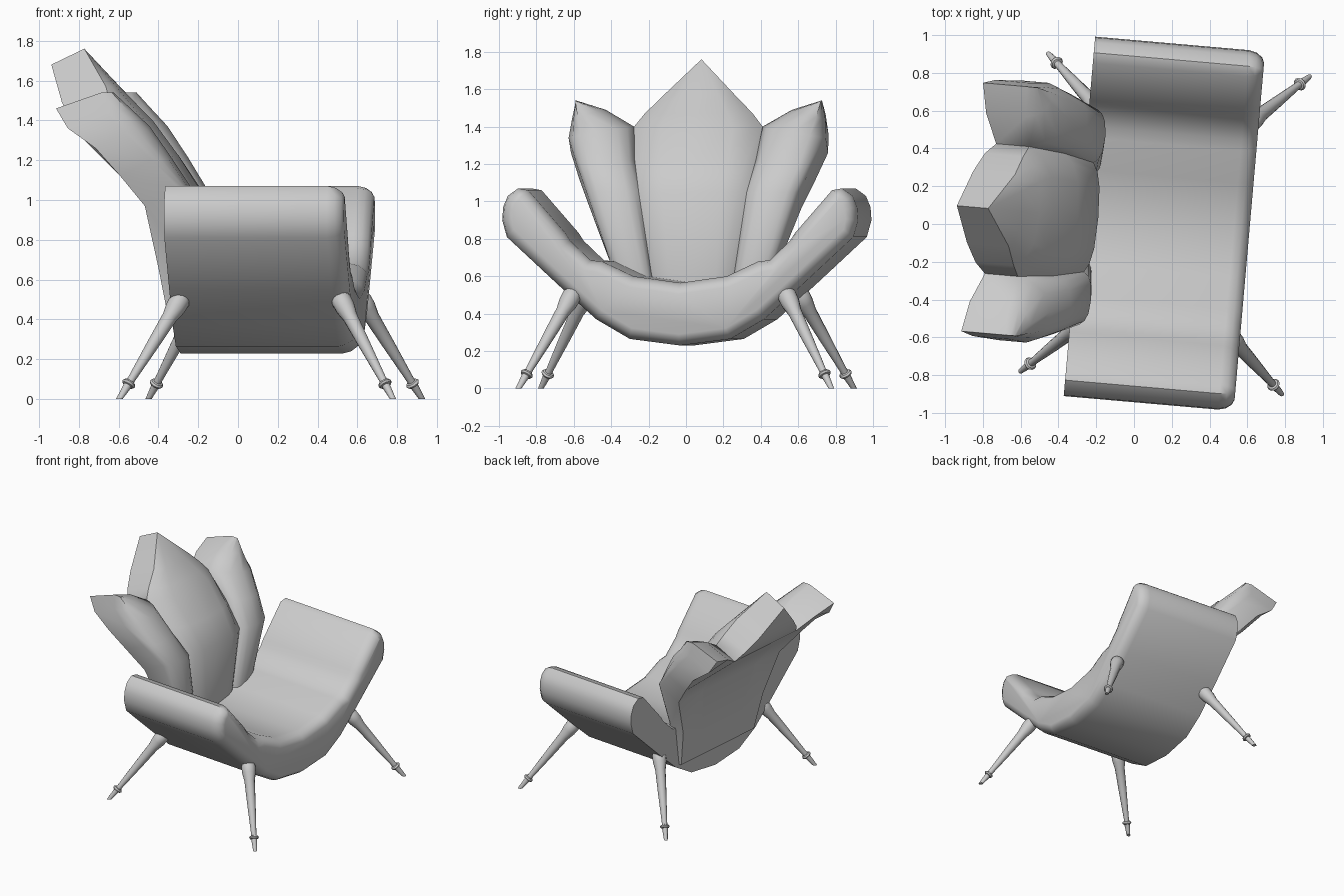
import bpy, bmesh, math
from mathutils import Vector

if "Cube" in bpy.data.objects:
    bpy.data.objects.remove(bpy.data.objects["Cube"])

TURN = math.radians(-5)      # whole chair is turned slightly about z
SHIFT = (0, 0.015, 0)


def finish(name, rings, cap_end=True, angle=40):
    """Loft closed rings of points into one object."""
    bm = bmesh.new()
    vs = [[bm.verts.new(p) for p in r] for r in rings]
    n = len(rings[0])
    for a, b in zip(vs, vs[1:]):
        for i in range(n):
            j = (i + 1) % n
            bm.faces.new((a[i], a[j], b[j], b[i]))
    bm.faces.new(vs[0])
    if cap_end:
        bm.faces.new(vs[-1])
    bmesh.ops.remove_doubles(bm, verts=bm.verts, dist=0.0005)
    bmesh.ops.recalc_face_normals(bm, faces=bm.faces)
    me = bpy.data.meshes.new(name)
    bm.to_mesh(me)
    bm.free()
    ob = bpy.data.objects.new(name, me)
    bpy.context.collection.objects.link(ob)
    ob.rotation_euler.z = TURN
    ob.location = SHIFT
    bpy.ops.object.select_all(action='DESELECT')
    ob.select_set(True)
    bpy.context.view_layer.objects.active = ob
    bpy.ops.object.shade_smooth_by_angle(angle=math.radians(angle))
    return ob


def curve(pts, z):
    """Piecewise linear lookup of depth by height."""
    if z <= pts[0][0]:
        return pts[0][1]
    for (a, u), (b, w) in zip(pts, pts[1:]):
        if z <= b:
            return u + (w - u) * (z - a) / (b - a)
    return pts[-1][1]


# Seat shell with arms: half cross-section (side, height), mirrored, lofted to a rounded front
half = [(0, .23), (.27, .265), (.45, .37), (.65, .55), (.93, .81), (.955, .90),
        (.95, .97), (.925, 1.03), (.87, 1.07), (.815, 1.06), (.615, .83),
        (.59, .79), (.48, .685), (.42, .68), (.25, .60), (0, .565)]
profile = half + [(-v, z) for v, z in reversed(half[1:-1])]


def inset(pts, d):
    out = []
    for i, p in enumerate(pts):
        a, b = Vector(pts[i - 1]), Vector(pts[(i + 1) % len(pts)])
        t = (b - a).normalized()
        out.append((p[0] - t.y * d, p[1] + t.x * d))
    return out


rings = [[(u, v, z) for v, z in inset(profile, d)]
         for u, d in ((-.29, 0), (.53, 0), (.57, .01), (.6, .032), (.613, .06))]
finish("seat_and_arms", rings)

# Back petals: front centre line, front edge and rear depth, each by height
MID = [(.38, -.20), (1.05, -.19), (1.35, -.38), (1.53, -.56), (1.76, -.775)]
EDGE = [(.38, -.25), (1.05, -.24), (1.33, -.50), (1.41, -.60), (1.54, -.63), (1.76, -.775)]
REAR = [(.38, -.31), (.97, -.42), (1.25, -.64), (1.33, -.78), (1.46, -.86), (1.69, -.945)]
DROP = [(.45, 0), (1.0, .08)]
ACROSS = [(0, 0), (.08, .5), (.22, .85), (.5, 1), (.78, .85), (.92, .5), (1, 0)]


def petal(name, rows, side=1):
    rings = []
    for (va, za), (vb, zb) in rows:
        ring = []
        for t, w in ACROSS:
            v, z = va + (vb - va) * t, za + (zb - za) * t
            e = curve(EDGE, z)
            ring.append((e + (curve(MID, z) - e) * w, side * v, z))
        for v, z in ((vb, zb), (va, za)):
            z -= curve(DROP, z)
            ring.append((curve(REAR, z), side * v, z))
        rings.append(ring)
    finish(name, rings, cap_end=False)


centre = [(.20, .38), (.22, .6), (.29, 1.05), (.325, 1.22), (.345, 1.40),
          (.29, 1.47), (.19, 1.57), (0, 1.76)]
petal("back_centre_petal", [((-v, z), (v, z)) for v, z in centre])
wing = [((.20, .38), (.41, .38)), ((.22, .6), (.45, .7)), ((.29, 1.05), (.57, 1.05)),
        ((.325, 1.22), (.635, 1.2)), ((.345, 1.40), (.69, 1.34)),
        ((.5, 1.49), (.68, 1.44)), ((.66, 1.54), (.66, 1.54))]
petal("back_left_petal", wing, 1)
petal("back_right_petal", wing, -1)

# Splayed turned legs with a ring above the foot: (distance from foot, radius)
TURNED = [(-.02, .014), (.085, .021), (.088, .030), (.098, .036), (.108, .030),
          (.111, .020), (.135, .020), (.35, .031), (.52, .038), (.58, .050),
          (.63, .052), (.665, .035), (.675, .01)]


def leg(name, fx, fy):
    foot = Vector((.165 + fx * .69, fy * .84, 0))
    top = Vector((.165 + fx * .405, fy * .575, .5))
    axis = (top - foot).normalized()
    s = axis.cross(Vector((0, 0, 1))).normalized()
    t = axis.cross(s)
    rings = []
    for d, r in TURNED:
        ring = []
        for k in range(12):
            a = k * math.tau / 12
            p = foot + axis * d + (s * math.cos(a) + t * math.sin(a)) * r
            if p.z < 0 or d < 0:          # foot is cut flat on the floor
                p -= axis * (p.z / axis.z)
            ring.append(p)
        rings.append(ring)
    finish(name, rings)


for fx, where in ((1, "front"), (-1, "rear")):
    for fy, hand in ((1, "left"), (-1, "right")):
        leg(f"{where}_{hand}_leg", fx, fy)
